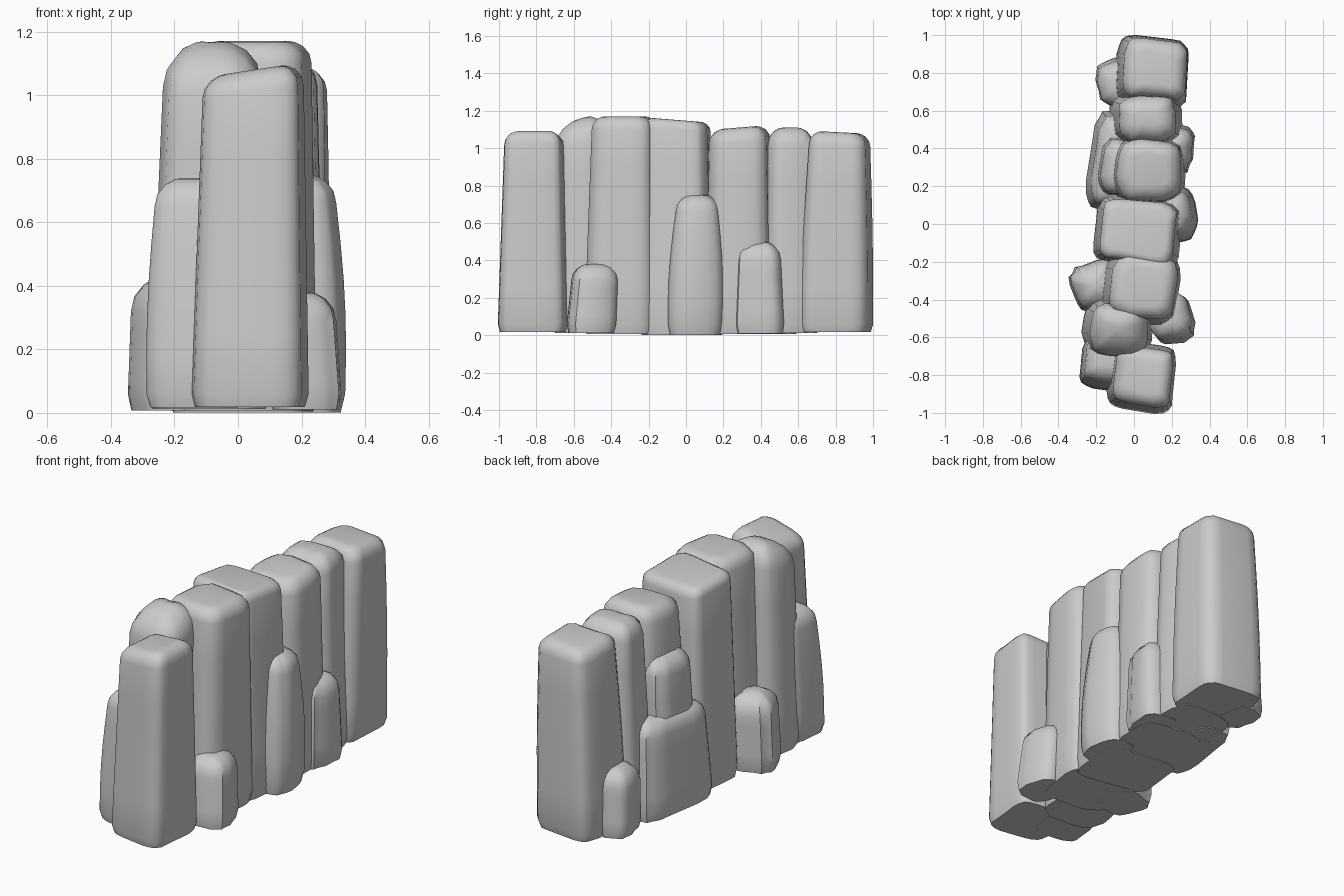
import bpy, bmesh, math, random

if "Cube" in bpy.data.objects:
    bpy.data.objects.remove(bpy.data.objects["Cube"])

random.seed(4)
SIDES = 20


def spow(v, p):
    return math.copysign(abs(v) ** p, v)


def rock(name, base, top, h, r, rot=0, tilt=(0, 0), bulge=0.0, n=4.0):
    """Tapered rock column. base/top = (centre x, centre y, half x, half y),
    r = rounding of the crown, tilt = slope of the crown along x and y."""
    bm = bmesh.new()
    a = math.radians(rot)
    z0 = 0.022 * abs(base[1])
    # (height, inset) from the foot up to the crown
    levels = [(z0, 0.012), (0.06, 0.0)]
    shoulder = h - r
    for k in (0.2, 0.4, 0.6, 0.8, 1.0):
        levels.append((0.06 + (shoulder - 0.06) * k, 0.0))
    for deg in (25, 50, 72, 88):
        q = math.radians(deg)
        levels.append((shoulder + r * math.sin(q), r * (1 - math.cos(q))))
    wob = [random.uniform(-0.007, 0.007) for _ in range(SIDES)]
    rings = []
    for z, inset in levels:
        t = min(1, z / shoulder)
        cx, cy, hx, hy = [b + (c - b) * t for b, c in zip(base, top)]
        grow = bulge * math.sin(math.pi * t) - inset
        hx = max(hx + grow, 0.02)
        hy = max(hy + grow, 0.02)
        ring = []
        for i in range(SIDES):
            u = 2 * math.pi * (i + 0.5) / SIDES
            lx = spow(math.cos(u), 2 / n) * (hx + wob[i])
            ly = spow(math.sin(u), 2 / n) * (hy + wob[i])
            x = lx * math.cos(a) - ly * math.sin(a)
            y = lx * math.sin(a) + ly * math.cos(a)
            dz = (tilt[0] * x + tilt[1] * y) * (z / h) ** 4
            ring.append(bm.verts.new((cx + x, cy + y, z + dz)))
        rings.append(ring)
    for lo, hi in zip(rings, rings[1:]):
        for i in range(SIDES):
            j = (i + 1) % SIDES
            bm.faces.new((lo[i], lo[j], hi[j], hi[i]))
    bm.faces.new(rings[-1])
    bm.faces.new(rings[0][::-1])
    me = bpy.data.meshes.new(name)
    bm.to_mesh(me)
    bm.free()
    ob = bpy.data.objects.new(name, me)
    bpy.context.collection.objects.link(ob)
    bpy.ops.object.select_all(action='DESELECT')
    ob.select_set(True)
    bpy.context.view_layer.objects.active = ob
    bpy.ops.object.shade_smooth_by_angle(angle=math.radians(50))


# Tall columns, front to back
rock("front_column", (0.04, -0.81, 0.18, 0.185), (0.05, -0.805, 0.155, 0.155), 1.08, 0.07, -6, (0.15, 0), n=5)
rock("domed_column", (-0.09, -0.55, 0.19, 0.16), (-0.08, -0.56, 0.155, 0.14), 1.16, 0.13, -6, (0, 0.3), n=2.8)
rock("second_column", (0.03, -0.34, 0.21, 0.20), (0.05, -0.33, 0.175, 0.17), 1.17, 0.07, -8)
rock("middle_column", (0.02, -0.04, 0.23, 0.19), (0.02, -0.04, 0.195, 0.165), 1.15, 0.05, -8, (0, -0.08), n=6)
rock("fourth_column", (0.06, 0.28, 0.22, 0.19), (0.08, 0.28, 0.175, 0.165), 1.11, 0.08, -4, (0, 0.08), n=3)
rock("narrow_column", (0.06, 0.56, 0.20, 0.16), (0.07, 0.56, 0.155, 0.125), 1.11, 0.09, 0, n=3)
rock("back_column", (0.09, 0.80, 0.195, 0.19), (0.11, 0.82, 0.17, 0.155), 1.085, 0.07, -4, (0, -0.05), 0.005, n=5)

# Lower boulders on the left side
rock("left_front_boulder", (-0.14, -0.75, 0.14, 0.13), (-0.13, -0.72, 0.125, 0.12), 0.74, 0.09, -10, bulge=0.01)
rock("left_small_boulder", (-0.21, -0.33, 0.125, 0.13), (-0.2, -0.32, 0.125, 0.12), 0.43, 0.11, 15, n=3)
rock("left_broad_boulder", (-0.12, 0.33, 0.12, 0.27), (-0.10, 0.33, 0.11, 0.24), 0.55, 0.09, -7)
rock("left_upper_boulder", (-0.08, 0.30, 0.13, 0.17), (-0.06, 0.30, 0.11, 0.14), 0.85, 0.09, -7)
rock("left_back_boulder", (-0.10, 0.75, 0.10, 0.13), (-0.09, 0.74, 0.10, 0.12), 0.38, 0.09, 10, n=2.6)

# Lower boulders on the right side
rock("right_front_boulder", (0.21, -0.51, 0.11, 0.13), (0.19, -0.49, 0.11, 0.12), 0.38, 0.09, 12, n=3)
rock("right_middle_boulder", (0.22, 0.05, 0.105, 0.15), (0.20, 0.06, 0.10, 0.12), 0.75, 0.09, 8, bulge=0.015, n=3)
rock("right_back_boulder", (0.21, 0.40, 0.11, 0.14), (0.20, 0.40, 0.11, 0.12), 0.50, 0.10, -8, n=3)
